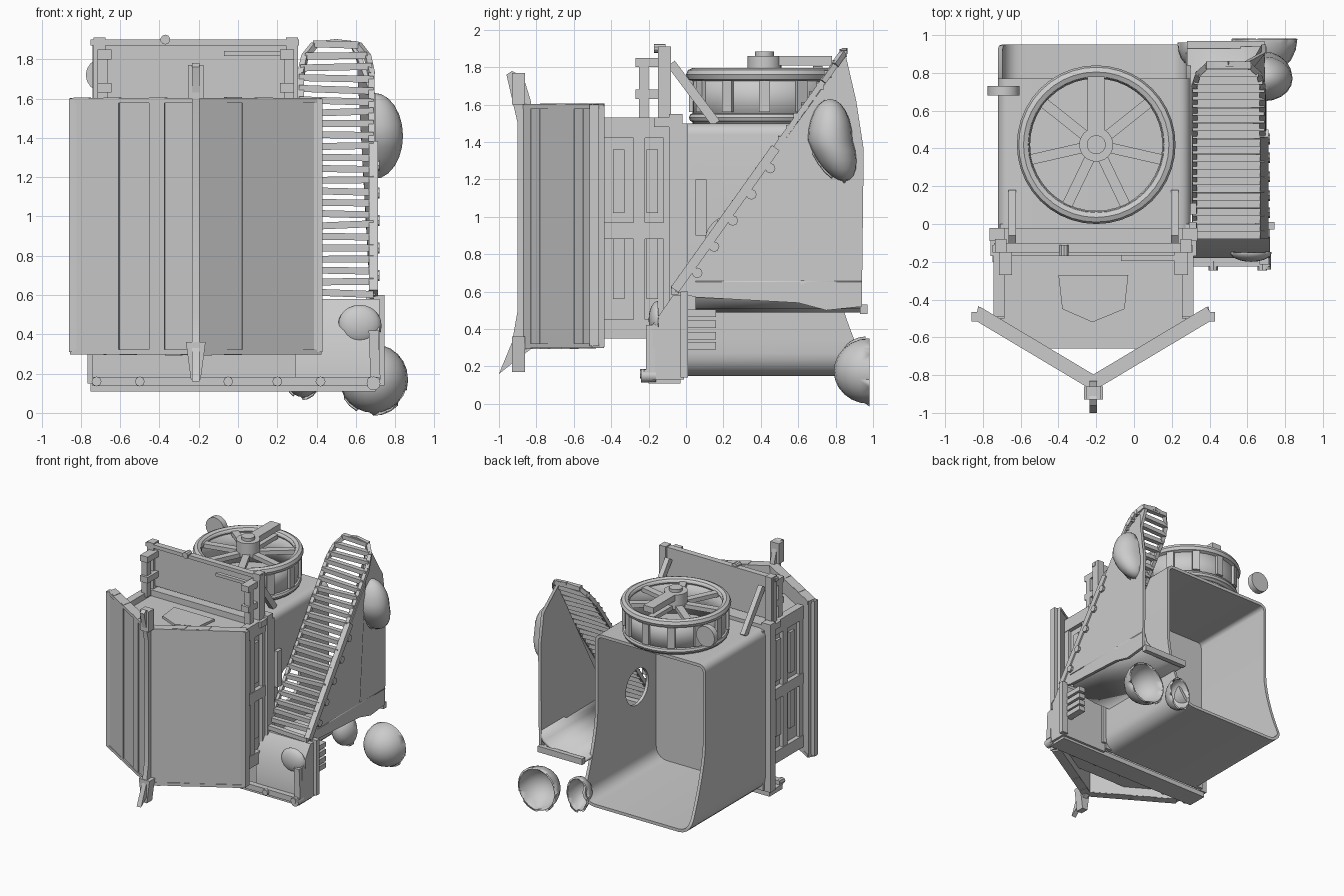
import bpy, bmesh, math, random
from mathutils import Vector

if "Cube" in bpy.data.objects:
    bpy.data.objects.remove(bpy.data.objects["Cube"])

random.seed(4)
CX = -0.215  # centre line of the cab and shield


def from_bm(name, bm):
    bmesh.ops.recalc_face_normals(bm, faces=bm.faces)
    me = bpy.data.meshes.new(name)
    bm.to_mesh(me)
    bm.free()
    ob = bpy.data.objects.new(name, me)
    bpy.context.collection.objects.link(ob)
    return ob


def box(name, x, y, z):
    """Box from (min, max) pairs."""
    bm = bmesh.new()
    bmesh.ops.create_cube(bm, size=1)
    for v in bm.verts:
        v.co = Vector([(a + b) / 2 + c * (b - a) for c, (a, b) in zip(v.co, (x, y, z))])
    return from_bm(name, bm)


def beam(name, a, b, w, h, up='Z'):
    a, b = Vector(a), Vector(b)
    bm = bmesh.new()
    bmesh.ops.create_cube(bm, size=1)
    for v in bm.verts:
        v.co = Vector((v.co.x * w, v.co.y * (b - a).length, v.co.z * h))
    ob = from_bm(name, bm)
    ob.location = (a + b) / 2
    ob.rotation_euler = (b - a).to_track_quat('Y', up).to_euler()
    return ob


def prism(name, pts, axis, lo, hi, closed=True, caps=True):
    """Extrude a 2D outline along an axis; open outlines give sheets."""
    bm = bmesh.new()
    def at(p, t):
        q = list(p)
        q.insert(axis, t)
        return bm.verts.new(q)
    A, B = [at(p, lo) for p in pts], [at(p, hi) for p in pts]
    n = len(pts)
    for i in range(n if closed else n - 1):
        j = (i + 1) % n
        bm.faces.new((A[i], A[j], B[j], B[i]))
    if closed and caps:
        bm.faces.new(A)
        bm.faces.new(B)
    return from_bm(name, bm)


def cyl(name, loc, r, depth, axis='Z', seg=24, caps=True):
    bm = bmesh.new()
    bmesh.ops.create_cone(bm, cap_ends=caps, segments=seg, radius1=r, radius2=r, depth=depth)
    ob = from_bm(name, bm)
    ob.location = loc
    ob.rotation_euler = {'X': (0, math.pi / 2, 0), 'Y': (math.pi / 2, 0, 0), 'Z': (0, 0, 0)}[axis]
    return ob


def solidify(ob, t, offset=-1):
    m = ob.modifiers.new("thickness", 'SOLIDIFY')
    m.thickness, m.offset = t, offset


def bowl(name, loc, rad, axis, sign):
    """Half ellipsoid shell, keeping the side given by sign along axis."""
    bm = bmesh.new()
    bmesh.ops.create_uvsphere(bm, u_segments=20, v_segments=12, radius=1)
    n = Vector((0, 0, 0))
    n[axis] = -sign
    bmesh.ops.bisect_plane(bm, geom=bm.verts[:] + bm.edges[:] + bm.faces[:],
                           plane_co=(0, 0, 0), plane_no=n, clear_outer=True)
    for v in bm.verts:
        v.co = Vector([c * r + o for c, r, o in zip(v.co, rad, loc)])
    solidify(ob := from_bm(name, bm), 0.015)
    return ob


# main body: rounded tube open at the back, its floor reaching further back than its roof
def corner(cx, cz, r, start):
    return [(cx + r * math.cos(math.radians(start + t)), cz + r * math.sin(math.radians(start + t)))
            for t in range(0, 91, 18)]

steps = [0.35 + 0.07 * i for i in range(8)]
outline = ([(0.3, z) for z in steps] + corner(0.24, 1.44, 0.06, 0) + corner(-0.66, 1.44, 0.06, 90)
           + [(-0.72, z) for z in reversed(steps)]
           + corner(-0.6, 0.27, 0.12, 180) + corner(0.18, 0.27, 0.12, 270))
body = prism("body_shell", outline, 1, -0.02, 0.95, caps=False)
for v in body.data.vertices:
    if v.co.y > 0.5:
        v.co.y = 0.77 + 0.18 * max(0, min(1, (0.84 - v.co.z) / 0.62)) ** 1.5
solidify(body, 0.025)
cutter = cyl("opening_cutter", (0.29, 0.25, 0.86), 0.15, 0.2, 'X')
cutter.hide_render = True
cut = body.modifiers.new("opening", 'BOOLEAN')
cut.operation, cut.object, cut.solver = 'DIFFERENCE', cutter, 'EXACT'
bpy.context.view_layer.objects.active = body
for m in [m.name for m in body.modifiers]:
    bpy.ops.object.modifier_apply(modifier=m)
bpy.data.objects.remove(cutter)
box("body_front_wall", (-0.71, 0.29), (-0.03, 0.0), (0.16, 1.49))

# cab behind the shield, with framed side panels
prism("cab", [(-0.71, -0.03), (-0.71, -0.5), (-0.48, -0.66), (0.05, -0.66), (0.28, -0.5), (0.28, -0.03)],
      2, 0.37, 1.48)
prism("cab_roof_hump", [(-0.4, -0.27), (-0.38, -0.45), (-0.22, -0.52), (-0.05, -0.45), (-0.03, -0.27)], 2, 1.47, 1.5)
for s in (-1, 1):
    def side(a, b):
        return tuple(sorted((CX + s * a, CX + s * b)))
    for z0, z1 in ((0.35, 0.45), (0.88, 0.97), (1.42, 1.53)):
        box("cab_side_rail", side(0.47, 0.53), (-0.49, -0.05), (z0, z1))
    for y0, y1 in ((-0.5, -0.44), (-0.28, -0.22), (-0.12, -0.08)):
        box("cab_side_stile", side(0.47, 0.525), (y0, y1), (0.37, 1.5))
    for y in (-0.36, -0.18):
        for z0 in (0.56, 1.02):
            box("cab_side_inset", side(0.47, 0.515), (y - 0.03, y + 0.03), (z0, z0 + 0.34))
    box("frame_post", side(0.47, 0.55), (-0.09, -0.02), (0.15, 1.55))
    # raised front board supports and braces
    box("board_post", side(0.46, 0.52), (-0.15, -0.08), (1.48, 1.91))
    beam("board_brace", (CX + s * 0.43, -0.08, 1.82), (CX + s * 0.43, 0.16, 1.5), 0.04, 0.05)
    box("board_bracket_upright", side(0.45, 0.5), (-0.25, -0.2), (1.5, 1.84))
    for z in (1.63, 1.8):
        box("board_bracket_arm", side(0.43, 0.5), (-0.27, -0.1), (z, z + 0.05))
box("frame_top_bar", (-0.76, 0.33), (-0.17, -0.02), (1.48, 1.53))
box("front_board", (-0.74, 0.3), (-0.13, -0.1), (1.55, 1.9))
beam("board_top_rail", (-0.75, -0.13, 1.885), (0.31, -0.13, 1.885), 0.04, 0.03)
cyl("board_knob", (-0.37, -0.14, 1.9), 0.025, 0.06, 'Y', 10)
beam("board_latch", (-0.07, -0.18, 1.83), (0.25, -0.18, 1.83), 0.03, 0.025)
box("body_side_strip", (0.29, 0.33), (0.05, 0.11), (0.9, 1.2))
box("frame_corner_strip", (0.29, 0.33), (-0.02, 0.01), (0.2, 1.5))

# V shaped plank shield
tip_y, end_y, half, planks = -0.87, -0.5, 0.62, 8
for s in (-1, 1):
    for i in range(planks):
        p = [Vector((CX + s * half * t, tip_y + (end_y - tip_y) * t)) for t in (i / planks, (i + 1) / planks)]
        n = Vector((s * 0.5, -0.87)) * (0.01 * random.random())
        back = Vector((-s * 0.01, 0.065))
        prism("shield_plank", [p[0] + n, p[1] + n, p[1] + back, p[0] + back], 2,
              0.3 + random.uniform(-0.008, 0.008), 1.6 + random.uniform(-0.008, 0.008))
    for z in (0.31, 1.59):
        beam("shield_edge", (CX, tip_y + 0.03, z), (CX + s * half, end_y + 0.03, z), 0.075, 0.025)
    beam("shield_end_post", (CX + s * half, -0.49, 0.31), (CX + s * half, -0.49, 1.6), 0.05, 0.05, 'X')
prism("shield_prow", [(-1.0, 0.16), (-0.93, 0.33), (-0.9, 0.5), (-0.9, 1.5), (-0.96, 1.76), (-0.93, 1.78),
                      (-0.87, 1.75), (-0.83, 1.62), (-0.82, 0.3), (-0.9, 0.24)], 0, CX - 0.02, CX + 0.02)
box("prow_head", (CX - 0.04, CX + 0.04), (-0.93, -0.86), (1.6, 1.77))
prism("prow_foot", [(CX - 0.05, 0.36), (CX + 0.05, 0.36), (CX + 0.025, 0.17), (CX - 0.025, 0.17)], 1, -0.93, -0.86)

# low front frame
box("lower_front_panel", (-0.74, 0.42), (-0.12, -0.06), (0.13, 0.4))
box("lower_front_bar", (-0.75, 0.7), (-0.2, -0.03), (0.11, 0.15))
beam("lower_front_rail", (-0.74, -0.2, 0.16), (0.72, -0.2, 0.16), 0.05, 0.045)
for x in (-0.72, -0.5, -0.05, 0.2, 0.42, 0.68):
    cyl("frame_bolt", (x, -0.22, 0.16), 0.025, 0.05, 'Y', 8)

# spoked wheel on its drum
WX, WY = -0.2, 0.42
solidify(cyl("drum_wall", (WX, WY, 1.64), 0.385, 0.28, seg=40, caps=False), 0.03)
for z, r, t, name in ((1.76, 0.385, 0.035, "wheel_rim"), (1.53, 0.38, 0.025, "drum_foot_ring")):
    bpy.ops.mesh.primitive_torus_add(location=(WX, WY, z), major_radius=r, minor_radius=t,
                                     major_segments=40, minor_segments=8)
    bpy.context.object.name = name
for i in range(7):
    a = math.radians(90 + i * 360 / 7)
    d = Vector((math.cos(a), math.sin(a), 0))
    c = Vector((WX, WY, 1.75))
    beam("wheel_spoke", c + d * 0.05, c + d * 0.37, 0.055, 0.035)
for i in range(12):
    a = i * math.tau / 12
    d = Vector((math.cos(a), math.sin(a), 0))
    c = Vector((WX, WY, 1.645))
    beam("drum_block", c + d * 0.37, c + d * 0.405, 0.06, 0.17)
cyl("wheel_hub", (WX, WY, 1.8), 0.09, 0.12)
cyl("hub_cap", (WX, WY, 1.87), 0.05, 0.03)
beam("wheel_handle", (WX, 0.44, 1.835), (WX, 0.78, 1.835), 0.09, 0.05)
cyl("drum_side_disc", (-0.69, 0.705, 1.72), 0.085, 0.05, 'Y', 16)

# side hopper: outer wall bending inward at its peak, floor, sloping slatted grate
wall = prism("hopper_wall", [(-0.06, 0.6), (0.68, 1.62), (0.82, 1.82), (0.85, 1.88), (0.91, 1.62), (0.95, 1.36),
                             (0.94, 0.52), (0.75, 0.5), (0.6, 0.54), (0.05, 0.57)], 0, 0.675, 0.7)
for v in wall.data.vertices:
    v.co.x -= max(0, v.co.z - 1.7) * 0.6
floor = prism("hopper_floor", [(0.28, 0.5), (0.45, 0.5), (0.58, 0.52), (0.66, 0.57), (0.69, 0.66)],
              1, 0.05, 0.94, closed=False)
solidify(floor, 0.025, 0)
box("hopper_rear_lip", (0.28, 0.69), (0.93, 0.97), (0.48, 0.53))
A, B = Vector((0, -0.06, 0.61)), Vector((0, 0.84, 1.875))
slats = 23
for i in range(slats):
    p = A.lerp(B, i / (slats - 1))
    inset = max(0, i - slats + 4) ** 2 * 0.008
    tilt = random.uniform(-0.008, 0.008)
    ob = beam("grate_slat", p + Vector((0.31 + inset, 0, -tilt)), p + Vector((0.69 - inset, 0, tilt)), 0.04, 0.035)
X = Vector((1, 0, 0))
beam("grate_outer_rail", A + X * 0.69, A.lerp(B, 0.6) + X * 0.69, 0.045, 0.05)
beam("grate_inner_rail", A + X * 0.32, A.lerp(B, 0.88) + X * 0.32, 0.025, 0.03)
for s in (-1, 1):
    arch = [A.lerp(B, t) + X * (0.5 + s * w) for t, w in ((0.6, 0.18), (0.88, 0.18), (0.95, 0.16), (1.0, 0.11), (1.01, 0))]
    for a, b in zip(arch, arch[1:]):
        beam("grate_arch", a, b, 0.03, 0.03)
for y, z in ((0.45, 1.26), (0.35, 1.12), (0.25, 0.98), (0.15, 0.84), (0.06, 0.7)):
    cyl("hopper_bolt", (0.7, y, z), 0.028, 0.04, 'X', 8)
bulge = bowl("hopper_side_bulge", (0.69, 0.77, 1.41), (0.15, 0.12, 0.22), 0, 1)
for v in bulge.data.vertices:  # lower end tapers to the rear
    v.co.y += max(0, 1.41 - v.co.z) * 0.35

# front box below the grate, with louvres behind it
prism("chute_box", [(-0.18, 0.13), (-0.18, 0.42), (-0.07, 0.58), (-0.01, 0.58), (-0.01, 0.13)], 0, 0.29, 0.72)
prism("chute_box_trim", [(-0.03, 0.14), (-0.03, 0.6), (0.01, 0.6), (0.01, 0.14)], 0, 0.69, 0.745)
bowl("chute_latch", (0.62, -0.15, 0.45), (0.11, 0.05, 0.1), 1, -1)
beam("chute_handle", (0.7, -0.19, 0.17), (0.69, -0.19, 0.42), 0.05, 0.05, 'X')
cyl("chute_foot_pin", (0.69, -0.2, 0.15), 0.035, 0.08, 'Y', 12)
for z in (0.31, 0.365, 0.425, 0.485):
    box("louvre_bar", (0.64, 0.7), (-0.01, 0.16), (z - 0.02, z + 0.02))

# hollow rear bowls
bowl("rear_bowl_large", (0.69, 0.98, 0.175), (0.175, 0.19, 0.175), 1, -1)
bowl("rear_bowl_small", (0.33, 0.96, 0.22), (0.1, 0.14, 0.14), 1, -1)

# smooth curved surfaces, keep hard edges
bpy.ops.object.select_all(action='SELECT')
bpy.context.view_layer.objects.active = body
bpy.ops.object.shade_smooth_by_angle(angle=math.radians(35))
